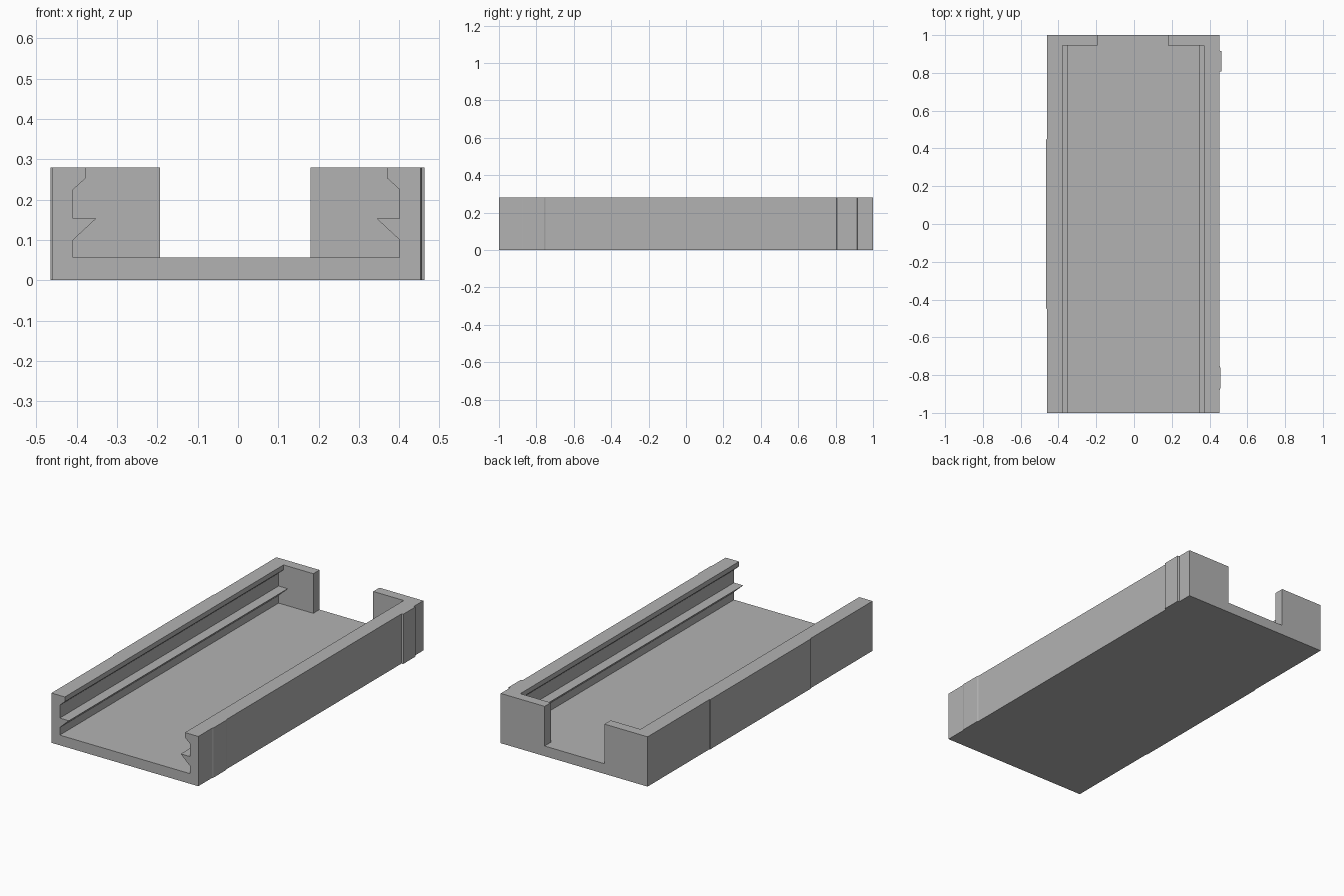
import bpy
import bmesh
from mathutils import Vector

cube = bpy.data.objects.get("Cube")
if cube:
    bpy.data.objects.remove(cube, do_unlink=True)

grey = bpy.data.materials.new("plain grey")
grey.use_nodes = True
colour = (0.45, 0.45, 0.45, 1)
grey.diffuse_color = colour
grey.node_tree.nodes["Principled BSDF"].inputs["Base Color"].default_value = colour

HEIGHT = 0.28
FLOOR = 0.057
POST_Y = 0.945


def prism(name, outline, sweep):
    """Sweep a closed 3D outline along a vector into a solid."""
    bm = bmesh.new()
    face = bm.faces.new([bm.verts.new(p) for p in outline])
    moved = bmesh.ops.extrude_face_region(bm, geom=[face])["geom"]
    verts = [v for v in moved if isinstance(v, bmesh.types.BMVert)]
    bmesh.ops.translate(bm, verts=verts, vec=Vector(sweep))
    bmesh.ops.recalc_face_normals(bm, faces=bm.faces)
    mesh = bpy.data.meshes.new(name)
    bm.to_mesh(mesh)
    bm.free()
    mesh.materials.append(grey)
    obj = bpy.data.objects.new(name, mesh)
    bpy.context.collection.objects.link(obj)
    return obj


def box(name, x0, x1, y0, y1, z0, z1):
    base = [(x0, y0, z0), (x1, y0, z0), (x1, y1, z0), (x0, y1, z0)]
    return prism(name, base, (0, 0, z1 - z0))


# Channel: half section with bevelled lip and pointed rib, mirrored about its axis
CENTRE = -0.004
WALL = 0.457
half = [(WALL, 0), (WALL, HEIGHT), (0.374, HEIGHT), (0.374, 0.253),
        (0.405, 0.225), (0.405, 0.153), (0.348, 0.153), (0.405, 0.1),
        (0.405, FLOOR)]
section = half + [(-x, z) for x, z in reversed(half)]
prism("channel", [(CENTRE + x, -1, z) for x, z in section], (0, 1 + POST_Y, 0))

# Closed end: floor strip and two corner posts around a wide opening
left_wall, right_wall = CENTRE + WALL, CENTRE - WALL
end = [(right_wall, 0), (left_wall, 0), (left_wall, HEIGHT), (0.18, HEIGHT),
       (0.18, FLOOR), (-0.193, FLOOR), (-0.193, HEIGHT), (right_wall, HEIGHT)]
prism("end_stop", [(x, POST_Y, z) for x, z in end], (0, 1 - POST_Y, 0))


# Shallow raised pads on the outer walls, with slightly sloped ends
def pad(name, wall, depth, y0, y1, slope):
    base = [(wall, y0, 0), (wall + depth, y0 + slope, 0),
            (wall + depth, y1 - slope, 0), (wall, y1, 0)]
    prism(name, base, (0, 0, HEIGHT))


pad("left_rear_pad", left_wall, 0.01, 0.805, 0.918, 0.003)
pad("left_front_pad", left_wall, 0.004, -0.88, -0.75, 0.01)
pad("right_middle_pad", right_wall, -0.004, -0.45, 0.45, 0.003)
